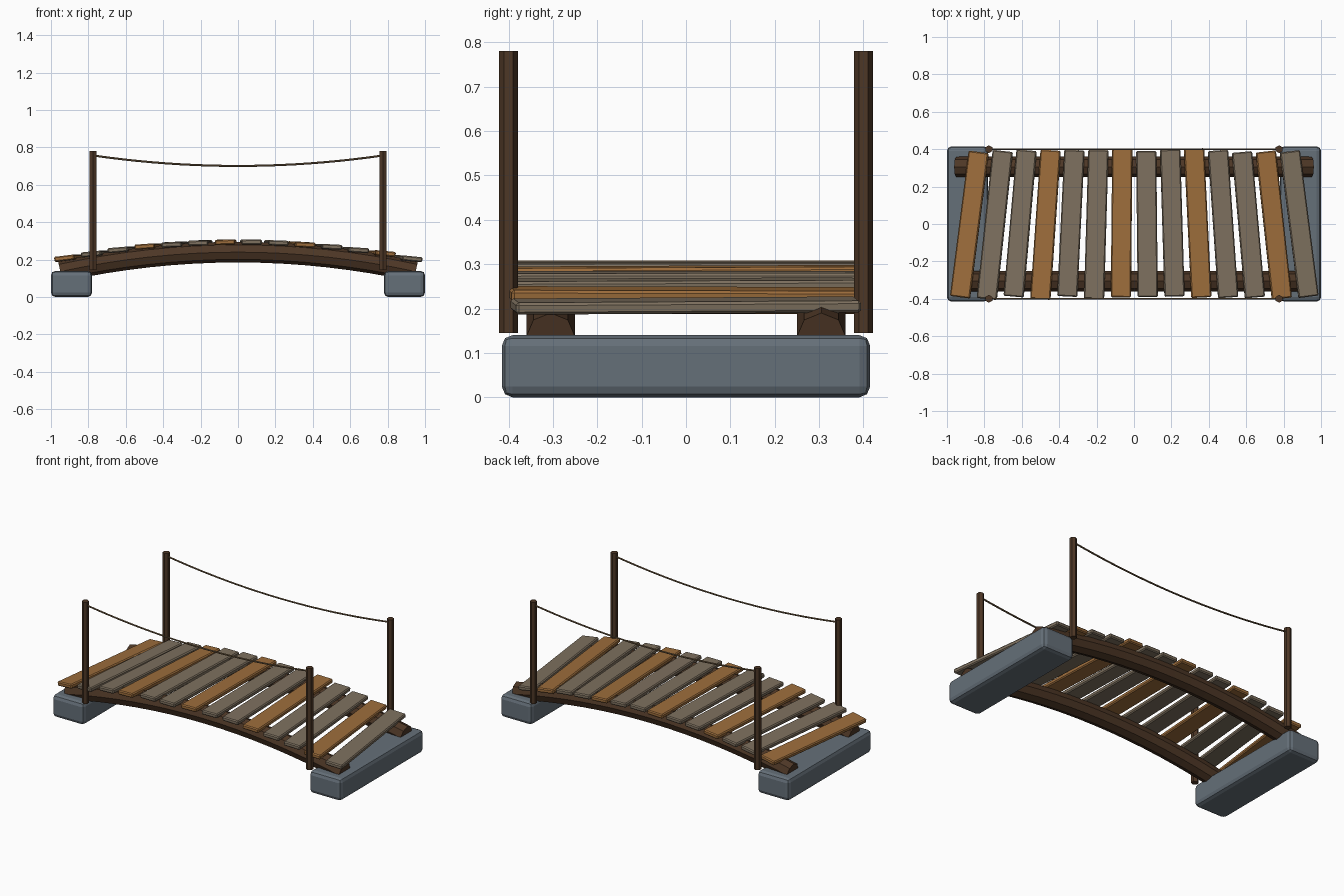
import bpy, bmesh, math, random
from mathutils import Vector, Matrix

random.seed(4)
cube = bpy.data.objects.get("Cube")
if cube:
    bpy.data.objects.remove(cube, do_unlink=True)


def material(name, rgb):
    m = bpy.data.materials.new(name)
    m.use_nodes = True
    col = (*rgb, 1)
    m.diffuse_color = col
    bsdf = next(n for n in m.node_tree.nodes if n.type == 'BSDF_PRINCIPLED')
    bsdf.inputs["Base Color"].default_value = col
    return m


ORANGE = material("orange_wood", (0.34, 0.155, 0.045))
GREY = material("weathered_wood", (0.21, 0.165, 0.115))
DARK = material("dark_timber", (0.075, 0.038, 0.019))
STONE = material("blue_grey_stone", (0.13, 0.16, 0.19))
ROPE = material("rope", (0.17, 0.11, 0.055))


def finish(bm, name, mat):
    bmesh.ops.recalc_face_normals(bm, faces=bm.faces)
    mesh = bpy.data.meshes.new(name)
    bm.to_mesh(mesh)
    bm.free()
    mesh.materials.append(mat)
    ob = bpy.data.objects.new(name, mesh)
    bpy.context.collection.objects.link(ob)
    return ob


def box(name, size, matrix, mat, bevel, segments=1):
    bm = bmesh.new()
    bmesh.ops.create_cube(bm, size=1)
    bmesh.ops.scale(bm, vec=size, verts=bm.verts)
    bmesh.ops.bevel(bm, geom=bm.edges[:], offset=bevel, segments=segments,
                    profile=0.5, affect='EDGES')
    bmesh.ops.transform(bm, matrix=matrix, verts=bm.verts)
    return finish(bm, name, mat)


def tube(name, height, x_end, y, radius, sides, steps, mat):
    """Capped tube following z = height(x), centred on x = 0."""
    bm = bmesh.new()
    rings = []
    for i in range(steps + 1):
        x = x_end * (2 * i / steps - 1)
        slope = (height(x + 0.01) - height(x - 0.01)) / 0.02
        up = Vector((-slope, 0, 1)).normalized()
        centre = Vector((x, y, height(x)))
        angles = [math.tau * k / sides for k in range(sides)]
        rings.append([bm.verts.new(centre + radius * (up * math.cos(a) + Vector((0, math.sin(a), 0))))
                      for a in angles])
    for a, b in zip(rings, rings[1:]):
        for k in range(sides):
            n = (k + 1) % sides
            bm.faces.new((a[k], a[n], b[n], b[k]))
    bm.faces.new(rings[0])
    bm.faces.new(rings[-1])
    return finish(bm, name, mat)


def arch(x):
    return 0.24 - 0.115 * x * x


def sag(x):
    return 0.701 + 0.093 * x * x


# Stone footings at both ends
for side, sx in (("left", 1), ("right", -1)):
    box(f"{side}_stone_footing", (0.22, 0.83, 0.14),
        Matrix.Translation((sx * 0.89, 0, 0.07)), STONE, 0.024, 2)

# Arched log beams, rope rails and posts on each side
for side, sy in (("front", -1), ("back", 1)):
    tube(f"{side}_beam", arch, 0.95, sy * 0.305, 0.055, 8, 16, DARK)
    tube(f"{side}_rope", sag, 0.775, sy * 0.40, 0.0055, 6, 20, ROPE)
    for end, sx in (("left", 1), ("right", -1)):
        bm = bmesh.new()
        bmesh.ops.create_cone(bm, cap_ends=True, segments=6, radius1=0.021,
                              radius2=0.021, depth=0.635)
        bmesh.ops.translate(bm, vec=(sx * 0.776, sy * 0.40, 0.4625), verts=bm.verts)
        finish(bm, f"{side}_{end}_post", DARK)

# Fanned deck planks, every third one in the warmer wood
COUNT = 14
for i in range(COUNT):
    x = -0.88 + 1.763 * i / (COUNT - 1)
    z = 0.294 - 0.112 * x * x
    place = (Matrix.Translation((x, random.uniform(-0.006, 0.006), z))
             @ Matrix.Rotation(0.145 * x, 4, 'Z')
             @ Matrix.Rotation(0.12 * x + random.uniform(-0.02, 0.02), 4, 'Y')
             @ Matrix.Rotation(random.uniform(-0.006, 0.006), 4, 'X'))
    box(f"deck_plank_{i + 1}", (0.108, random.uniform(0.78, 0.80), 0.027), place,
        ORANGE if i % 3 == 0 else GREY, 0.006)
